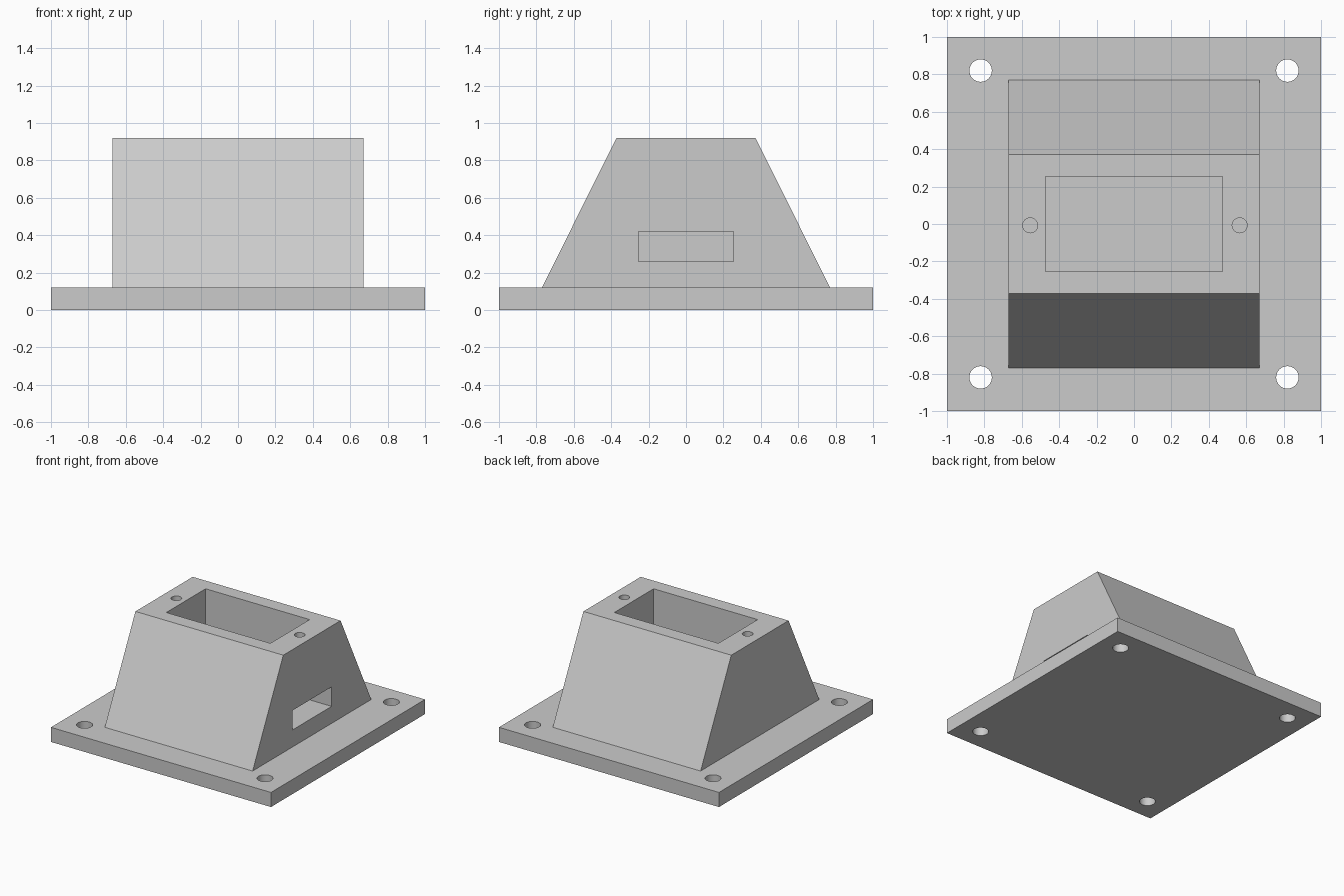
import bpy, bmesh
from mathutils import Matrix, Vector

cube = bpy.data.objects.get("Cube")
if cube:
    bpy.data.objects.remove(cube, do_unlink=True)

grey = bpy.data.materials.new("light grey plastic")
grey.use_nodes = True
colour = (0.6, 0.6, 0.6, 1)
grey.diffuse_color = colour
grey.node_tree.nodes["Principled BSDF"].inputs["Base Color"].default_value = colour

PLATE_TOP, TOP = 0.12, 0.92
FLOOR = 0.26


def finish(name, bm):
    bmesh.ops.recalc_face_normals(bm, faces=bm.faces)
    mesh = bpy.data.meshes.new(name)
    bm.to_mesh(mesh)
    bm.free()
    mesh.materials.append(grey)
    obj = bpy.data.objects.new(name, mesh)
    bpy.context.collection.objects.link(obj)
    return obj


def box(name, low, high):
    low, high = Vector(low), Vector(high)
    bm = bmesh.new()
    bmesh.ops.create_cube(bm, size=1)
    bmesh.ops.scale(bm, vec=high - low, verts=bm.verts)
    bmesh.ops.translate(bm, vec=(low + high) / 2, verts=bm.verts)
    return finish(name, bm)


def cylinder(name, x, y, radius, z0, z1):
    bm = bmesh.new()
    bmesh.ops.create_cone(bm, cap_ends=True, segments=32, radius1=radius, radius2=radius,
                          depth=z1 - z0, matrix=Matrix.Translation((x, y, (z0 + z1) / 2)))
    return finish(name, bm)


def prism(name, profile, half_width):
    """Extrude a y-z profile along x."""
    bm = bmesh.new()
    face = bm.faces.new([bm.verts.new((-half_width, y, z)) for y, z in profile])
    side = bmesh.ops.extrude_face_region(bm, geom=[face])["geom"]
    moved = [v for v in side if isinstance(v, bmesh.types.BMVert)]
    bmesh.ops.translate(bm, vec=(2 * half_width, 0, 0), verts=moved)
    return finish(name, bm)


def combine(target, tool, operation):
    mod = target.modifiers.new(tool.name, "BOOLEAN")
    mod.object, mod.operation, mod.solver = tool, operation, "EXACT"
    tool.hide_render = True
    bpy.context.view_layer.objects.active = target
    bpy.ops.object.modifier_apply(modifier=mod.name)
    bpy.data.objects.remove(tool, do_unlink=True)


# Base plate with four through holes
plate = box("base_plate", (-1, -1, 0), (1, 1, PLATE_TOP))
for x in (-0.82, 0.82):
    for y in (-0.82, 0.82):
        combine(plate, cylinder("bolt_hole", x, y, 0.06, -0.1, 0.3), "DIFFERENCE")

# Sloped housing
housing = prism("housing", [(-0.77, PLATE_TOP), (0.77, PLATE_TOP), (0.372, TOP), (-0.372, TOP)], 0.672)

# Pocket from the top, cable window on one side, blind screw holes
combine(housing, box("pocket", (-0.473, -0.255, FLOOR), (0.473, 0.255, 1.1)), "DIFFERENCE")
combine(housing, box("cable_window", (0.4, -0.255, FLOOR), (0.8, 0.255, 0.42)), "DIFFERENCE")
for x in (-0.555, 0.565):
    combine(housing, cylinder("screw_hole", x, -0.007, 0.04, 0.52, 1.1), "DIFFERENCE")

# One solid mount
combine(plate, housing, "UNION")
plate.name = "mount"
bpy.ops.object.select_all(action="DESELECT")
plate.select_set(True)
bpy.context.view_layer.objects.active = plate
bpy.ops.object.shade_smooth_by_angle()
